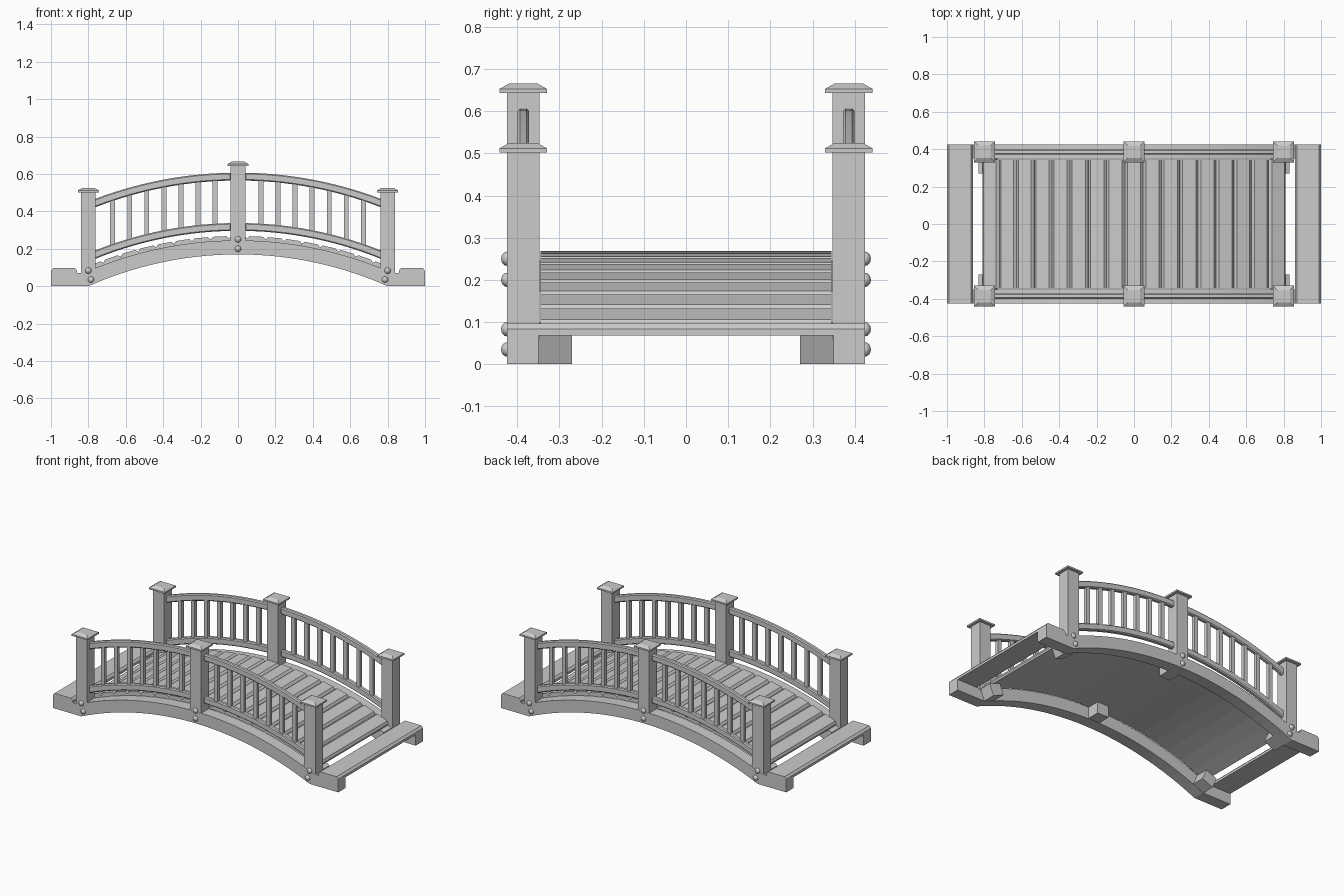
import bpy, bmesh
from math import sin, cos, sqrt, asin, pi
from mathutils import Matrix, Vector

if "Cube" in bpy.data.objects:
    bpy.data.objects.remove(bpy.data.objects["Cube"])

CZ = -1.797            # centre height of the bridge arc
R_BOT, R_TOP = 1.967, 2.042
POST_Y = 0.386


def finish(bm, name, mx=False, my=False, bevel=0):
    bmesh.ops.recalc_face_normals(bm, faces=bm.faces)
    me = bpy.data.meshes.new(name)
    bm.to_mesh(me)
    bm.free()
    ob = bpy.data.objects.new(name, me)
    bpy.context.collection.objects.link(ob)
    if bevel:
        b = ob.modifiers.new("bevel", 'BEVEL')
        b.width, b.segments = bevel, 1
        b.limit_method = 'ANGLE'
        b.angle_limit = 0.8
    if mx or my:
        m = ob.modifiers.new("mirror", 'MIRROR')
        m.use_axis = (mx, my, False)
        m.use_mirror_merge = False
    return ob


def prism(bm, pts, y0, y1, matrix=Matrix()):
    """Extrude an x-z outline from y0 to y1."""
    f = bm.faces.new([bm.verts.new(matrix @ Vector((x, y0, z))) for x, z in pts])
    ext = bmesh.ops.extrude_face_region(bm, geom=[f])
    vs = [v for v in ext['geom'] if isinstance(v, bmesh.types.BMVert)]
    bmesh.ops.translate(bm, verts=vs, vec=(0, y1 - y0, 0))


def rect(x0, x1, z0, z1):
    return [(x0, z0), (x1, z0), (x1, z1), (x0, z1)]


def arc(r, cz, x0, x1, n):
    xs = [x0 + (x1 - x0) * i / n for i in range(n + 1)]
    return [(x, cz + sqrt(r * r - x * x)) for x in xs]


def radial(angle):
    return Matrix.Translation((0, 0, CZ)) @ Matrix.Rotation(angle, 4, 'Y')


# arched side beams with flat feet
bm = bmesh.new()
outline = ([(-1, 0)] + arc(R_BOT, CZ, -0.8, 0.8, 28) + [(1, 0), (1, 0.07)]
           + arc(R_TOP, CZ, 0.827, -0.827, 28) + [(-1, 0.07)])
prism(bm, outline, -0.425, -0.35)
finish(bm, "side_beam", my=True)

# deck planks fanned along the arc, chamfered on top
bm = bmesh.new()
step = 0.0478
w = step * R_TOP / 2
plank = [(-w, 2.040), (w, 2.040), (w, 2.052), (w - 0.013, 2.065),
         (-w + 0.013, 2.065), (-w, 2.052)]
for i in range(-8, 9):
    prism(bm, plank, -0.345, 0.345, radial(i * step))
finish(bm, "deck_planks")

# end planks lying on the feet
bm = bmesh.new()
prism(bm, [(0.86, 0.068), (1, 0.068), (1, 0.083), (0.988, 0.096),
           (0.872, 0.096), (0.86, 0.083)], -0.425, 0.425)
finish(bm, "end_plank", mx=True)

# inner support blocks at each post
for name, a, mx in (("middle_block", 0, False), ("end_block", 0.4, True)):
    bm = bmesh.new()
    prism(bm, rect(-0.04, 0.04, R_BOT + 0.002, R_TOP), -0.35, -0.27, radial(a))
    finish(bm, name, mx=mx, my=True)


# posts with flared caps
def post(name, x, z0, top, mx):
    bm = bmesh.new()
    prism(bm, rect(x - 0.039, x + 0.039, z0, top - 0.02), -0.4245, -0.347)
    finish(bm, name, mx=mx, my=True)
    bm = bmesh.new()
    prism(bm, rect(x - 0.056, x + 0.056, top - 0.023, top - 0.013),
          -POST_Y - 0.056, -POST_Y + 0.056)
    t = Matrix.Translation((x, -POST_Y, top - 0.0065)) @ Matrix.Rotation(pi / 4, 4, 'Z')
    bmesh.ops.create_cone(bm, cap_ends=True, segments=4, radius1=0.056 * sqrt(2),
                          radius2=0.033 * sqrt(2), depth=0.013, matrix=t)
    finish(bm, name + "_cap", mx=mx, my=True)


post("middle_post", 0, 0.19, 0.666, False)
post("end_post", 0.8, 0.06, 0.525, True)

# curved handrail and lower rail
RAILS = {"handrail": (0.607, 2.15), "lower_rail": (0.338, 2.06)}
for name, (top, r) in RAILS.items():
    bm = bmesh.new()
    x0, x1, cz = 0.038, 0.77, top - r
    prism(bm, arc(r, cz, x0, x1, 14) + arc(r - 0.042, cz, x1, x0, 14), -0.4, -0.372)
    finish(bm, name, mx=True, my=True, bevel=0.006)

# balusters between the rails
bm = bmesh.new()
for i in range(7):
    x = 0.123 + i * 0.0912
    lo, hi = (t - r + sqrt(r * r - x * x) - 0.02 for t, r in
              (RAILS["lower_rail"], RAILS["handrail"]))
    prism(bm, rect(x - 0.013, x + 0.013, lo, hi), -0.397, -0.375)
finish(bm, "balusters", mx=True, my=True)


# domed bolt heads
def bolts(name, spots, mx):
    bm = bmesh.new()
    for x, z in spots:
        m = Matrix.Translation((x, -0.424, z)) @ Matrix.Rotation(pi / 2, 4, 'X') \
            @ Matrix.Diagonal((1, 1, 0.85, 1))
        bmesh.ops.create_uvsphere(bm, u_segments=12, v_segments=8, radius=0.017, matrix=m)
    ob = finish(bm, name, mx=mx, my=True)
    ob.data.shade_smooth()


bolts("middle_bolts", [(0, 0.25), (0, 0.2)], False)
bolts("end_bolts", [(0.8, 0.083), (0.786, 0.035)], True)
